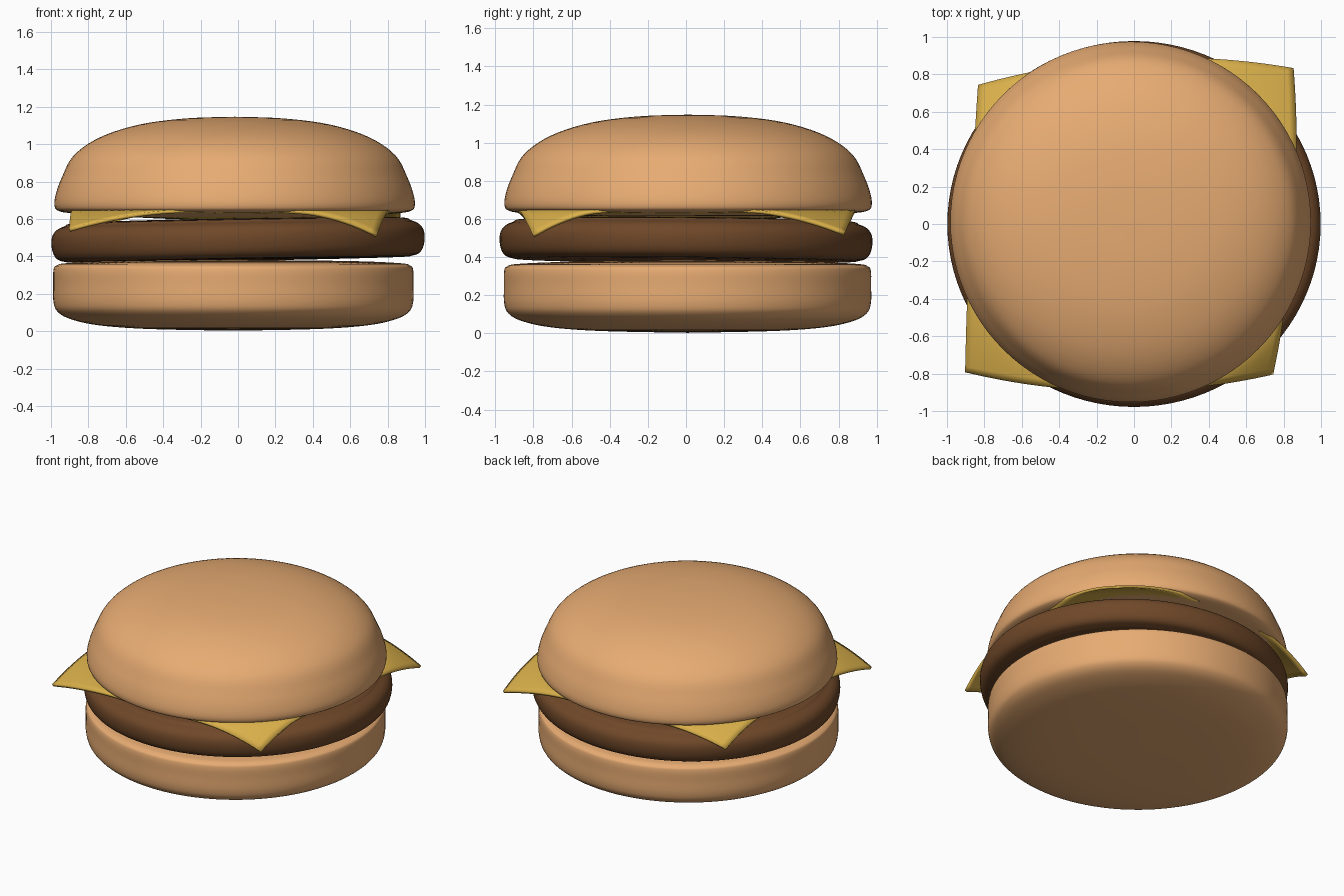
import bpy, bmesh, math
from mathutils import Vector

if "Cube" in bpy.data.objects:
    bpy.data.objects.remove(bpy.data.objects["Cube"])


def material(name, rgb):
    m = bpy.data.materials.new(name)
    m.diffuse_color = (*rgb, 1)
    m.use_nodes = True
    m.node_tree.nodes["Principled BSDF"].inputs["Base Color"].default_value = m.diffuse_color
    return m


BUN = material("toasted_bread", (0.80, 0.41, 0.17))
MEAT = material("cooked_meat", (0.16, 0.065, 0.022))
CHEESE = material("cheese_yellow", (0.71, 0.44, 0.07))


def finish(bm, name, mat):
    bmesh.ops.recalc_face_normals(bm, faces=bm.faces[:])
    me = bpy.data.meshes.new(name)
    bm.to_mesh(me)
    bm.free()
    me.materials.append(mat)
    me.shade_smooth()
    ob = bpy.data.objects.new(name, me)
    bpy.context.collection.objects.link(ob)
    return ob


def smooth_profile(pts, n=5):
    """Catmull-Rom curve through the profile points."""
    p = [Vector(q) for q in [pts[0]] + pts + [pts[-1]]]
    out = []
    for a, b, c, d in zip(p, p[1:], p[2:], p[3:]):
        for i in range(n):
            t = i / n
            out.append(0.5 * (2 * b + (c - a) * t + (2 * a - 5 * b + 4 * c - d) * t * t
                              + (3 * b - a - 3 * c + d) * t ** 3))
    return out + [p[-1]]


def lathe(name, pts, mat, centre, scale=(1, 1, 1), tilt=(0, 0, 0), steps=96):
    bm = bmesh.new()
    vs = [bm.verts.new((max(q.x, 0), 0, q.y)) for q in smooth_profile(pts)]
    es = [bm.edges.new(pair) for pair in zip(vs, vs[1:])]
    bmesh.ops.spin(bm, geom=vs + es, axis=(0, 0, 1), cent=(0, 0, 0),
                   angle=2 * math.pi, steps=steps, use_duplicate=False)
    bmesh.ops.remove_doubles(bm, verts=bm.verts[:], dist=1e-4)
    ob = finish(bm, name, mat)
    ob.location, ob.scale, ob.rotation_euler = centre, scale, tilt
    return ob


# Bottom bun: drum with a rounded, slightly bellied base
lathe("bottom_bun", [(0, 0.003), (0.45, 0.012), (0.72, 0.032), (0.87, 0.065), (0.94, 0.105),
                     (0.962, 0.16), (0.963, 0.25), (0.962, 0.325), (0.945, 0.352),
                     (0.88, 0.365), (0.6, 0.376), (0, 0.382)], BUN, (-0.025, 0.008, 0))

# Patty: flat rounded disc, slightly tilted
lathe("patty", [(0, -0.108), (0.8, -0.107), (0.93, -0.102), (0.98, -0.075), (0.998, -0.01),
                (0.985, 0.05), (0.93, 0.086), (0.8, 0.106), (0, 0.115)], MEAT,
      (0, 0, 0.49), (1, 0.98, 1), (-0.008, -0.018, 0))

# Top bun: dome with a tucked-in rim
lathe("top_bun", [(0, 0.603), (0.6, 0.612), (0.86, 0.63), (0.94, 0.643), (0.963, 0.67),
                  (0.957, 0.73), (0.925, 0.82), (0.86, 0.94), (0.72, 1.037), (0.51, 1.105),
                  (0.26, 1.138), (0, 1.147)], BUN, (-0.018, 0.011, 0))

# Cheese: thin square slice whose corners droop over the patty
corners = {(-1, -1): (-0.90, -0.79, 0.54), (1, -1): (0.74, -0.80, 0.51),
           (1, 1): (0.85, 0.83, 0.52), (-1, 1): (-0.83, 0.74, 0.53)}
bm = bmesh.new()
bmesh.ops.create_grid(bm, x_segments=48, y_segments=48, size=1)
for v in bm.verts:
    u, w = v.co.x, v.co.y
    x = y = 0
    for (su, sw), c in corners.items():
        k = (1 + su * u) * (1 + sw * w) / 4
        x += k * c[0]
        y += k * c[1]
    x += (0.06 if u > 0 else 0.01) * u * abs(u) * (1 - w * w)
    y += 0.097 * w * abs(w) * (1 - u * u)
    tip = corners[(1 if u > 0 else -1, 1 if w > 0 else -1)]
    r, rc = math.hypot(x, y), math.hypot(tip[0], tip[1])
    z = 0.603 + 0.045 * min(r / 0.95, 1) ** 2
    t = max(0, (r - 0.9) / (rc - 0.9))
    v.co = (x, y, z + (tip[2] - z) * t ** 1.4)
cheese = finish(bm, "cheese_slice", CHEESE)
sol = cheese.modifiers.new("thickness", 'SOLIDIFY')
sol.thickness, sol.offset = 0.018, 0
